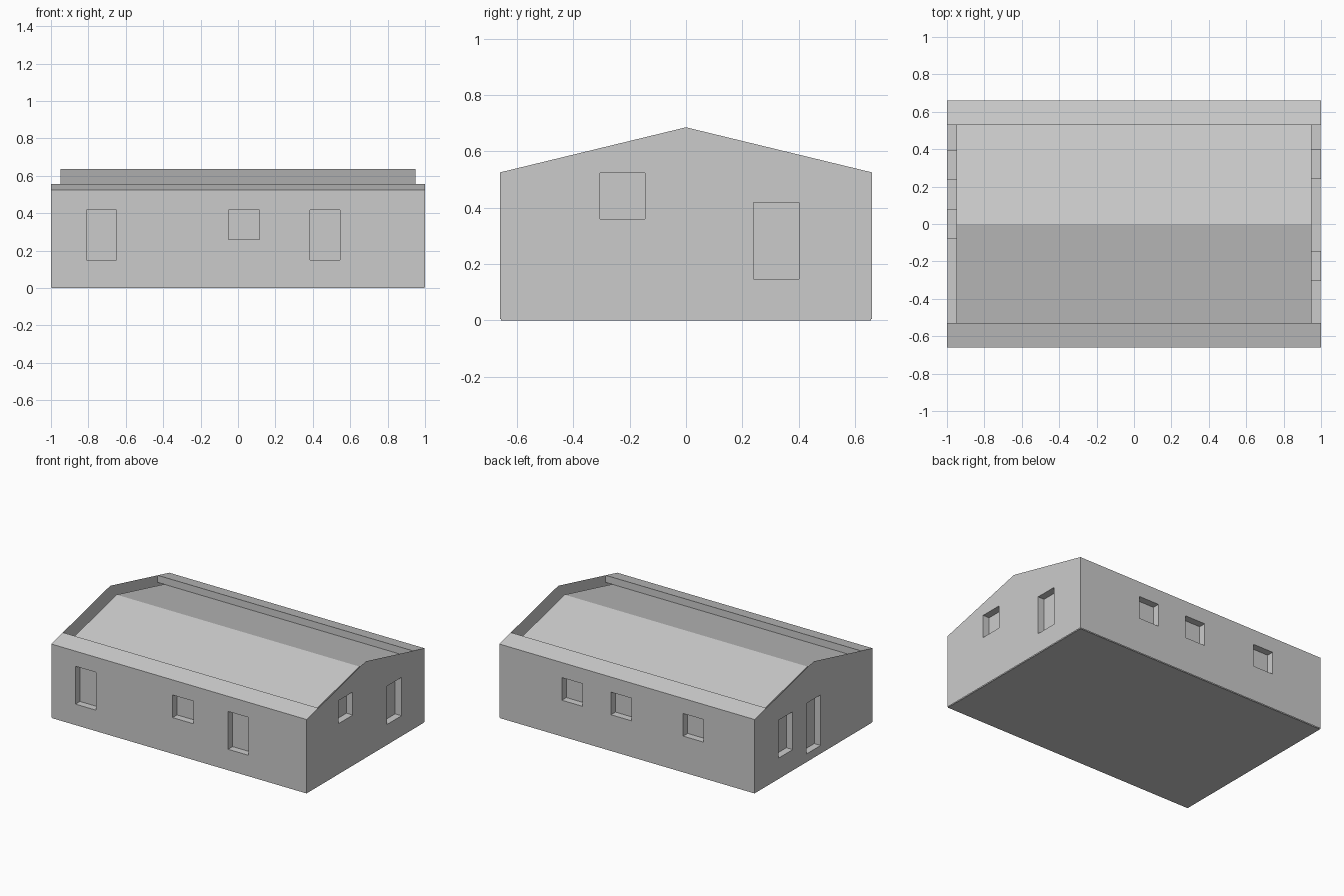
import bpy, bmesh
from mathutils import Vector

if "Cube" in bpy.data.objects:
    bpy.data.objects.remove(bpy.data.objects["Cube"])

X, Y, EAVE, RIDGE, BASE = 1.0, 0.66, 0.525, 0.685, 0.005
T = 0.05                       # gap between outer skin and inner core
SLOPE = (RIDGE - EAVE) / Y
LIP = 0.53                     # inner edge of the eave strips


def finish(name, bm, solid=False):
    if solid:
        bmesh.ops.recalc_face_normals(bm, faces=bm.faces)
    mesh = bpy.data.meshes.new(name)
    bm.to_mesh(mesh)
    bm.free()
    ob = bpy.data.objects.new(name, mesh)
    bpy.context.collection.objects.link(ob)
    return ob


def quad(bm, pts):
    return bm.faces.new([bm.verts.new(p) for p in pts])


def wall(name, outline, windows, place, outward):
    """Flat wall skin with window holes, plus reveals running back to the core."""
    bm = bmesh.new()
    f = bm.faces.new([bm.verts.new((u, v, 0)) for u, v in outline])
    for u0, u1, v0, v1 in windows:
        for co, no in (((u0, 0, 0), (1, 0, 0)), ((u1, 0, 0), (1, 0, 0)),
                       ((0, v0, 0), (0, 1, 0)), ((0, v1, 0), (0, 1, 0))):
            bmesh.ops.bisect_plane(bm, geom=bm.verts[:] + bm.edges[:] + bm.faces[:],
                                   plane_co=co, plane_no=no, dist=1e-5)
    holes = []
    for f in bm.faces:
        c = f.calc_center_median()
        if any(a < c.x < b and d < c.y < e for a, b, d, e in windows):
            holes.append(f)
    bmesh.ops.delete(bm, geom=holes, context='FACES')
    for v in bm.verts:
        v.co = place(v.co.x, v.co.y, 0)
    bm.normal_update()
    for f in bm.faces:
        if f.normal.dot(Vector(outward)) < 0:
            f.normal_flip()
    # window reveals, facing the middle of each opening
    for a, b, d, e in windows:
        ring = [(a, d), (b, d), (b, e), (a, e)]
        mid = Vector(place((a + b) / 2, (d + e) / 2, T / 2))
        for i in range(4):
            p, q = ring[i], ring[(i + 1) % 4]
            f = quad(bm, [place(*p, 0), place(*q, 0), place(*q, T), place(*p, T)])
            f.normal_update()
            if f.normal.dot(mid - f.calc_center_median()) < 0:
                f.normal_flip()
    return finish(name, bm)


# Window rectangles: u0, u1, z0, z1
TALL, SMALL = (0.15, 0.418), (0.258, 0.418)
front = [(-0.81, -0.65, *TALL), (-0.05, 0.115, *SMALL), (0.385, 0.545, *TALL)]
back = [(0.35, 0.51, *SMALL), (-0.035, 0.125, *SMALL), (-0.60, -0.44, *SMALL)]
right = [(-0.305, -0.145, 0.36, 0.523), (0.24, 0.40, 0.147, 0.418)]
left = [(0.235, 0.393, *TALL), (-0.078, 0.08, 0.06, 0.418)]

# Long walls and gable walls
long_side = [(-X, BASE), (X, BASE), (X, EAVE), (-X, EAVE)]
gable = [(-Y, BASE), (Y, BASE), (Y, EAVE), (0, RIDGE), (-Y, EAVE)]
wall("front_wall", long_side, front, lambda u, v, d: (u, -Y + d, v), (0, -1, 0))
wall("back_wall", long_side, back, lambda u, v, d: (u, Y - d, v), (0, 1, 0))
wall("right_gable", gable, right, lambda u, v, d: (X - d, u, v), (1, 0, 0))
wall("left_gable", gable, left, lambda u, v, d: (-X + d, u, v), (-1, 0, 0))

# Inner core: lowered roof surface and window backs
bm = bmesh.new()
yi, rz = Y - T, RIDGE - T
ez = rz - SLOPE * yi
f = quad(bm, [(-X + T, y, z) for y, z in
              ((-yi, BASE), (yi, BASE), (yi, ez), (0, rz), (-yi, ez))])
ext = bmesh.ops.extrude_face_region(bm, geom=[f], use_keep_orig=True)
bmesh.ops.translate(bm, vec=(2 * (X - T), 0, 0),
                    verts=[g for g in ext["geom"] if isinstance(g, bmesh.types.BMVert)])
finish("inner_roof_core", bm, True)

# Eave strips with a small inner lip
lip_z = RIDGE - SLOPE * LIP
for name, s in (("front_eave", -1), ("back_eave", 1)):
    bm = bmesh.new()
    strip = [(-X, s * Y, EAVE), (X, s * Y, EAVE), (X, s * LIP, lip_z), (-X, s * LIP, lip_z)]
    lip = [(-X, s * LIP, lip_z), (X, s * LIP, lip_z),
           (X, s * LIP, lip_z - T), (-X, s * LIP, lip_z - T)]
    for pts, n in ((strip, Vector((0, 0, 1))), (lip, Vector((0, -s, 0)))):
        f = quad(bm, pts)
        f.normal_update()
        if f.normal.dot(n) < 0:
            f.normal_flip()
    finish(name, bm)

# Floor plate
bm = bmesh.new()
bmesh.ops.create_cube(bm, size=1)
bmesh.ops.scale(bm, vec=(2 * X - 0.006, 2 * Y - 0.006, BASE), verts=bm.verts)
bmesh.ops.translate(bm, vec=(0, 0, BASE / 2), verts=bm.verts)
finish("floor_plate", bm, True)
